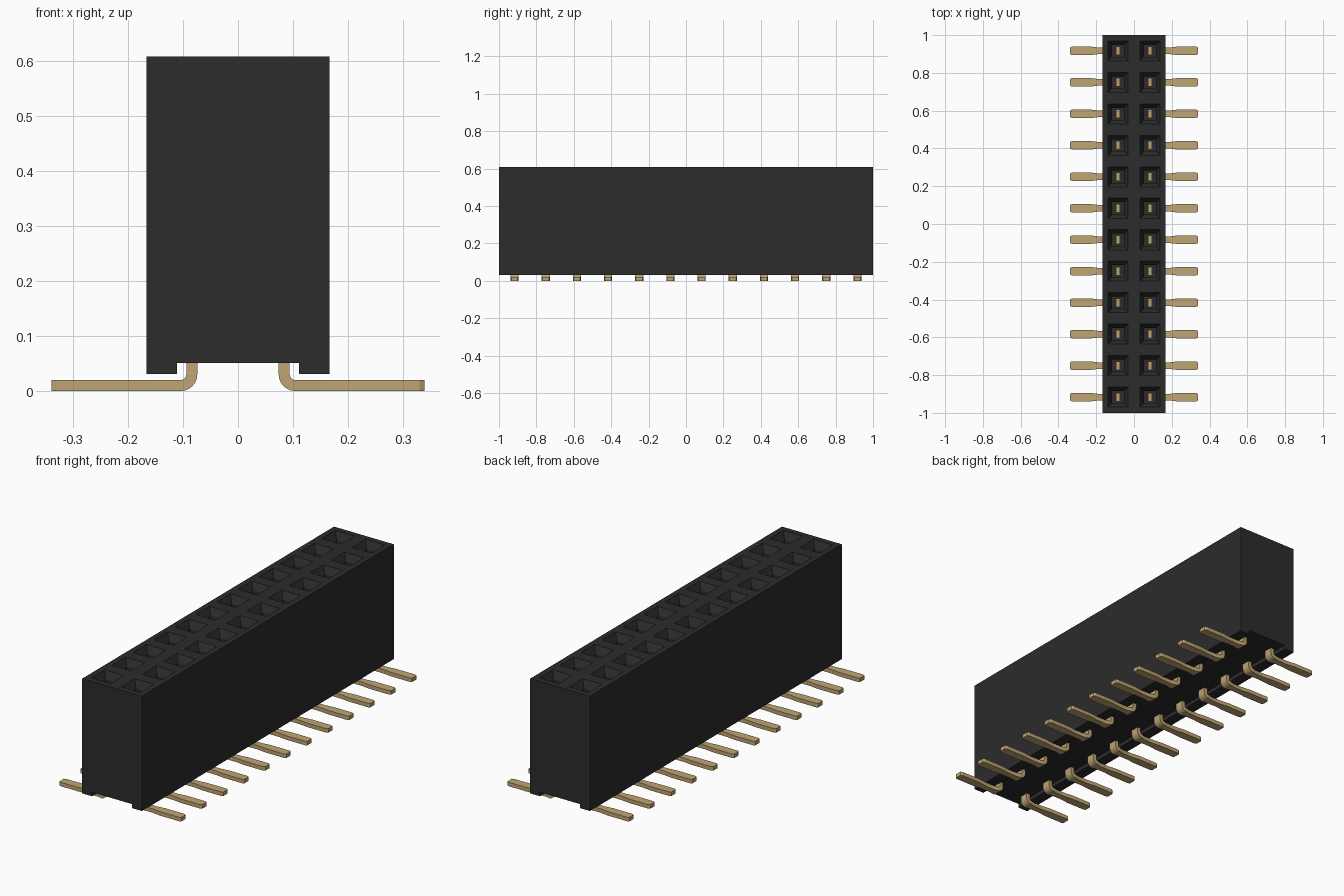
import bpy, bmesh, math

cube = bpy.data.objects.get("Cube")
if cube:
    bpy.data.objects.remove(cube, do_unlink=True)

ROWS = 12
PITCH = 2 / ROWS
ROW_Y = [(i - (ROWS - 1) / 2) * PITCH for i in range(ROWS)]
PIN_X = 0.084
THICK = 0.02


def make_material(name, rgb):
    mat = bpy.data.materials.new(name)
    mat.use_nodes = True
    mat.diffuse_color = (*rgb, 1)
    bsdf = mat.node_tree.nodes["Principled BSDF"]
    bsdf.inputs["Base Color"].default_value = (*rgb, 1)
    bsdf.inputs["Roughness"].default_value = 0.6
    return mat


black = make_material("black plastic", (0.025, 0.025, 0.025))
gold = make_material("gold metal", (0.52, 0.376, 0.17))


def mesh_from(bm, name, mat):
    bmesh.ops.recalc_face_normals(bm, faces=bm.faces)
    mesh = bpy.data.meshes.new(name)
    bm.to_mesh(mesh)
    bm.free()
    mesh.materials.append(mat)
    return mesh


def add_object(name, mesh):
    ob = bpy.data.objects.new(name, mesh)
    bpy.context.collection.objects.link(ob)
    return ob


def loft(bm, rings):
    """Skin a list of four-cornered rings and close both ends."""
    loops = [[bm.verts.new(p) for p in ring] for ring in rings]
    for a, b in zip(loops, loops[1:]):
        for i in range(4):
            j = (i + 1) % 4
            bm.faces.new((a[i], a[j], b[j], b[i]))
    bm.faces.new(loops[0])
    bm.faces.new(loops[-1])


# Housing: block with a channel along the underside
W, TOP, RAIL, FLOOR, CH = 0.166, 0.608, 0.031, 0.051, 0.111
outline = [(-W, RAIL), (-CH, RAIL), (-CH, FLOOR), (CH, FLOOR),
           (CH, RAIL), (W, RAIL), (W, TOP), (-W, TOP)]
bm = bmesh.new()
face = bm.faces.new([bm.verts.new((x, -1, z)) for x, z in outline])
ext = bmesh.ops.extrude_face_region(bm, geom=[face])
bmesh.ops.translate(bm, vec=(0, 2, 0),
                    verts=[v for v in ext["geom"] if isinstance(v, bmesh.types.BMVert)])
housing = add_object("housing", mesh_from(bm, "housing", black))

# Socket cutter: square shafts with flared mouths
levels = [(0.10, 0.032), (TOP - 0.035, 0.032), (TOP, 0.053), (TOP + 0.01, 0.059)]
bm = bmesh.new()
for sx in (-1, 1):
    for y in ROW_Y:
        x = sx * PIN_X
        loft(bm, [[(x - h, y - h, z), (x + h, y - h, z),
                   (x + h, y + h, z), (x - h, y + h, z)] for z, h in levels])
cutter = add_object("socket_cutter", mesh_from(bm, "socket_cutter", black))
cutter.hide_render = True

mod = housing.modifiers.new("sockets", "BOOLEAN")
mod.operation = "DIFFERENCE"
mod.solver = "EXACT"
mod.object = cutter
bpy.context.view_layer.objects.active = housing
housing.select_set(True)
bpy.ops.object.modifier_apply(modifier=mod.name)
bpy.data.objects.remove(cutter, do_unlink=True)

# Pin: flat strip, upright in the socket, bent outwards into a solder tail
# stations: x, z, direction angle of the strip, width
R = 0.02
stations = [(PIN_X, 0.45, -90, 0.044)]
for k in range(7):
    a = math.radians(180 + 15 * k)
    stations.append((PIN_X + R + R * math.cos(a), THICK / 2 + R + R * math.sin(a),
                     -90 + 15 * k, 0.044))
stations += [(x, THICK / 2, 0, w) for x, w in
             ((0.125, 0.033), (0.18, 0.033), (0.225, 0.044),
              (0.33, 0.044), (0.339, 0.034))]
rings = []
for x, z, angle, w in stations:
    a = math.radians(angle)
    nx, nz = -math.sin(a) * THICK / 2, math.cos(a) * THICK / 2
    rings.append([(x - nx, -w / 2, z - nz), (x - nx, w / 2, z - nz),
                  (x + nx, w / 2, z + nz), (x + nx, -w / 2, z + nz)])
bm = bmesh.new()
loft(bm, rings)
pin_mesh = mesh_from(bm, "pin", gold)

pins = []
for side, turn in (("left", 0), ("right", math.pi)):
    for i, y in enumerate(ROW_Y):
        pin = add_object(f"{side}_pin_{i + 1}", pin_mesh)
        pin.location.y = y
        pin.rotation_euler.z = turn
        pins.append(pin)

# Smooth only the bends
bpy.ops.object.select_all(action="DESELECT")
pins[0].select_set(True)
bpy.context.view_layer.objects.active = pins[0]
bpy.ops.object.shade_smooth_by_angle(angle=math.radians(20))
